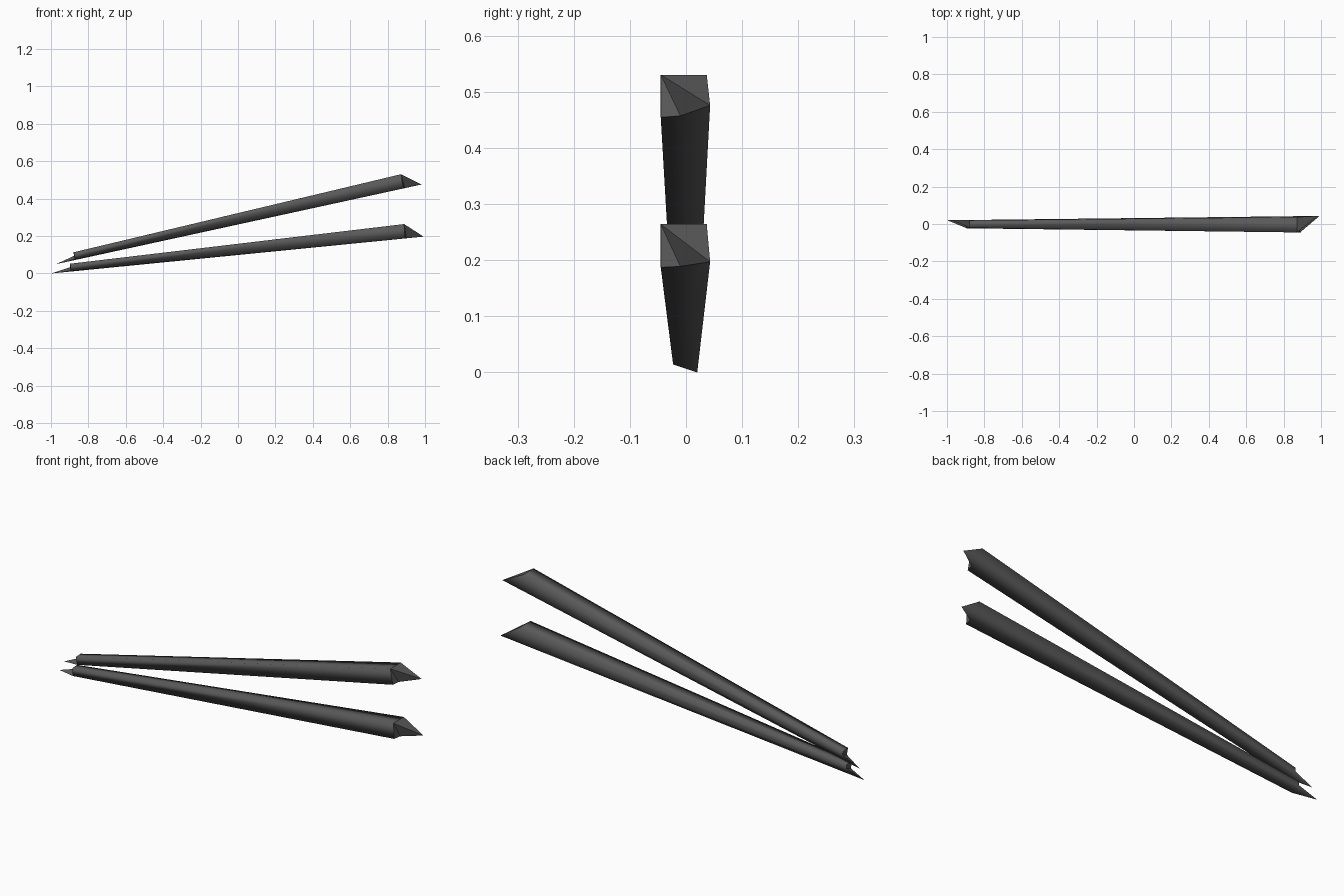
import bpy, bmesh
from math import atan2
from mathutils import Matrix

if "Cube" in bpy.data.objects:
    bpy.data.objects.remove(bpy.data.objects["Cube"])

# Cross-section rings along the stick (length, depth, height), around the square:
# front-top, back-top, back-mid, back-bottom point, bottom-mid, front-bottom
THICK = [(1.903, -.045, .077), (1.903, .037, .077), (1.952, .040, .038),
         (2.0, .043, 0), (1.908, -.010, .001), (1.9, -.045, .0)]
THIN = [(.105, -.021, .042), (.103, .019, .042), (.103, .021, .023),
        (0, .020, 0), (.052, -.001, .002), (.105, -.023, .004)]


def stick(name, start, rise, run):
    """Tapered square stick with a pointed, slanted cut at both ends."""
    bm = bmesh.new()
    a = [bm.verts.new(p) for p in THIN]
    b = [bm.verts.new(p) for p in THICK]
    # smooth long sides
    for i in range(6):
        j = (i + 1) % 6
        bm.faces.new((a[i], a[j], b[j], b[i])).smooth = True
    # flat end cuts, fanned from one corner
    caps = []
    for i in range(1, 5):
        caps.append(bm.faces.new((b[0], b[i + 1], b[i])))
    for i in range(4):
        caps.append(bm.faces.new((a[5], a[i + 1], a[i])))
    for f in caps:
        for e in f.edges:
            e.smooth = False
    bmesh.ops.recalc_face_normals(bm, faces=bm.faces)
    me = bpy.data.meshes.new(name)
    bm.to_mesh(me)
    bm.free()
    ob = bpy.data.objects.new(name, me)
    bpy.context.collection.objects.link(ob)
    ob.matrix_world = Matrix.Translation(start) @ Matrix.Rotation(-atan2(rise, run), 4, 'Y')
    mat = bpy.data.materials.get("dark_grey") or bpy.data.materials.new("dark_grey")
    mat.diffuse_color = (.1, .1, .1, 1)
    mat.use_nodes = True
    mat.node_tree.nodes["Principled BSDF"].inputs["Base Color"].default_value = mat.diffuse_color
    me.materials.append(mat)


stick("lower_stick", (-.998, 0, 0), .197, 1.99)
stick("upper_stick", (-.972, 0, .05), .425, 1.95)
